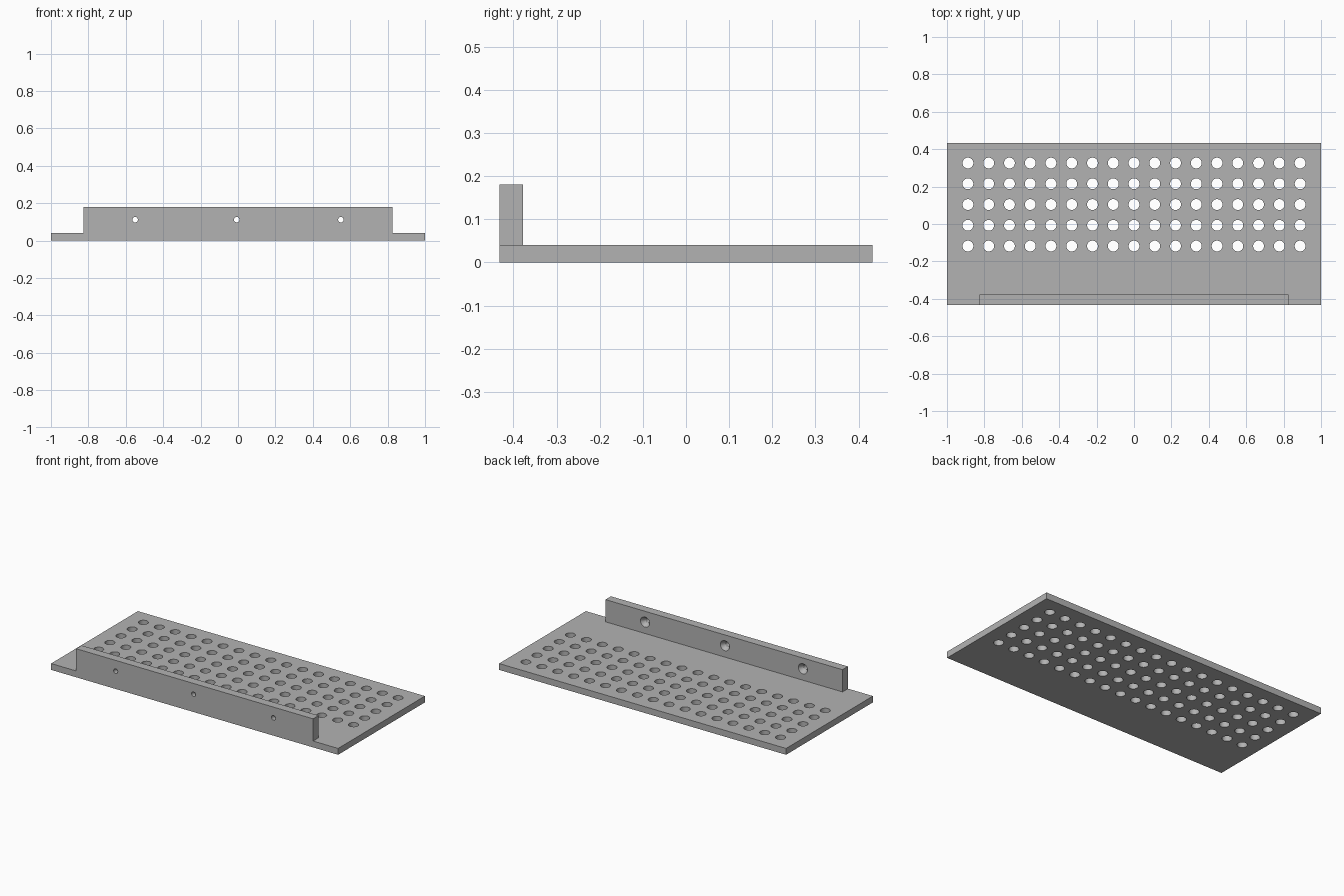
import bpy, bmesh
from math import pi
from mathutils import Matrix, Vector

cube = bpy.data.objects.get("Cube")
if cube:
    bpy.data.objects.remove(cube, do_unlink=True)

grey = bpy.data.materials.new("plain grey")
grey.use_nodes = True
colour = (0.45, 0.45, 0.45, 1)
grey.diffuse_color = colour
grey.node_tree.nodes["Principled BSDF"].inputs["Base Color"].default_value = colour

HALF_DEPTH, THICK = 0.432, 0.04
LIP_BACK, LIP_TOP = -0.378, 0.18


def make_object(name, bm):
    mesh = bpy.data.meshes.new(name)
    bm.to_mesh(mesh)
    bm.free()
    mesh.materials.append(grey)
    obj = bpy.data.objects.new(name, mesh)
    bpy.context.collection.objects.link(obj)
    return obj


def box(name, low, high):
    low, high = Vector(low), Vector(high)
    bm = bmesh.new()
    place = Matrix.Translation((low + high) / 2) @ Matrix.Diagonal((*(high - low), 1))
    bmesh.ops.create_cube(bm, size=1, matrix=place)
    return make_object(name, bm)


def add_cone(bm, centre, r1, r2, depth, tilt=0):
    place = Matrix.Translation(centre) @ Matrix.Rotation(tilt, 4, 'X')
    bmesh.ops.create_cone(bm, cap_ends=True, segments=32, radius1=r1,
                          radius2=r2, depth=depth, matrix=place)


def combine(target, tool, operation):
    mod = target.modifiers.new(operation, 'BOOLEAN')
    mod.operation, mod.solver, mod.object = operation, 'EXACT', tool
    bpy.ops.object.select_all(action='DESELECT')
    bpy.context.view_layer.objects.active = target
    target.select_set(True)
    bpy.ops.object.modifier_apply(modifier=mod.name)
    bpy.data.objects.remove(tool, do_unlink=True)


# Shelf plate with an upright mounting lip along the front edge
shelf = box("perforated_shelf", (-1, -HALF_DEPTH, 0), (1, HALF_DEPTH, THICK))
lip = box("mounting_lip", (-0.826, -HALF_DEPTH, THICK / 2), (0.826, LIP_BACK, LIP_TOP))
combine(shelf, lip, 'UNION')

# Grid of round holes through the plate
bm = bmesh.new()
for col in range(17):
    for row in range(5):
        add_cone(bm, ((col - 8) * 0.111, 0.326 - row * 0.111, THICK / 2), 0.029, 0.029, 0.1)
combine(shelf, make_object("plate_hole_cutter", bm), 'DIFFERENCE')

# Screw holes through the lip, then their countersinks on the inner face
screws = [(x, 0.112) for x in (-0.55, -0.007, 0.55)]
bm = bmesh.new()
for x, z in screws:
    add_cone(bm, (x, -0.405, z), 0.0145, 0.0145, 0.1, pi / 2)
combine(shelf, make_object("screw_hole_cutter", bm), 'DIFFERENCE')

bm = bmesh.new()
for x, z in screws:
    add_cone(bm, (x, LIP_BACK - 0.01, z), 0.013, 0.038, 0.04, -pi / 2)
combine(shelf, make_object("countersink_cutter", bm), 'DIFFERENCE')

# Smooth hole walls, crisp outer edges
bpy.ops.object.select_all(action='DESELECT')
bpy.context.view_layer.objects.active = shelf
shelf.select_set(True)
bpy.ops.object.shade_smooth_by_angle(angle=pi / 6)
